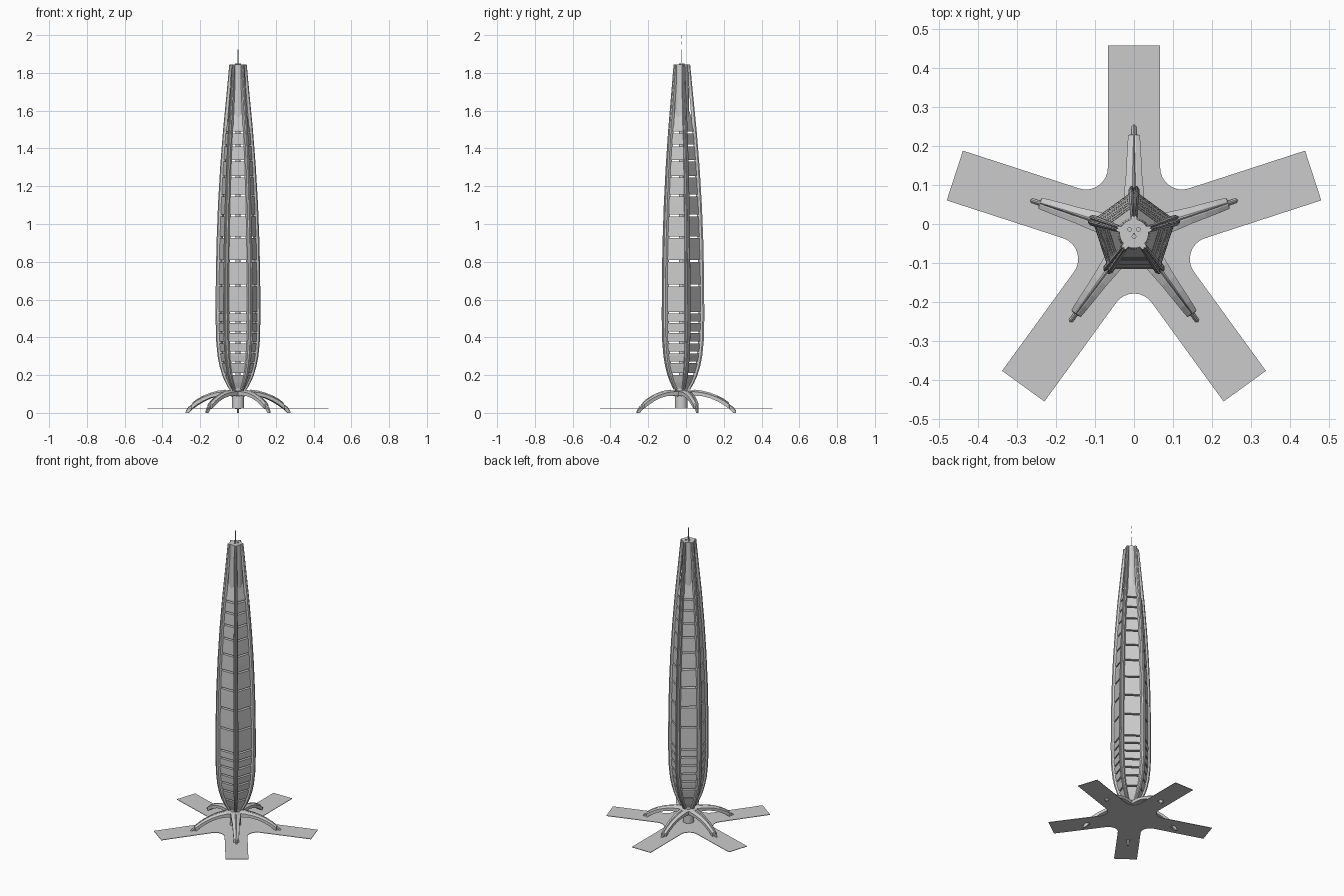
import bpy, bmesh, math
from mathutils import Vector, Matrix

if "Cube" in bpy.data.objects:
    bpy.data.objects.remove(bpy.data.objects["Cube"])

CY = -0.025  # tower axis in y
AXIS = Matrix.Translation((0, CY, 0))
ANGLES = [math.radians(90 + 72 * i) for i in range(5)]

grey = bpy.data.materials.new("light_grey")
grey.use_nodes = True
grey.diffuse_color = (0.6, 0.6, 0.6, 1)
grey.node_tree.nodes["Principled BSDF"].inputs["Base Color"].default_value = (0.6, 0.6, 0.6, 1)

# Ridge radius of the tower by height
PROFILE = [(0.125, 0.048), (0.16, 0.068), (0.2, 0.086), (0.25, 0.101), (0.3, 0.111),
           (0.38, 0.119), (0.5, 0.122), (0.7, 0.121), (0.9, 0.117), (1.1, 0.109),
           (1.3, 0.097), (1.5, 0.081), (1.7, 0.061), (1.845, 0.047)]


def radius(z):
    for (z0, r0), (z1, r1) in zip(PROFILE, PROFILE[1:]):
        if z <= z1:
            return r0 + (r1 - r0) * (z - z0) / (z1 - z0)
    return PROFILE[-1][1]


def finish(name, bm, matrix=AXIS, smooth=False):
    bmesh.ops.recalc_face_normals(bm, faces=bm.faces)
    mesh = bpy.data.meshes.new(name)
    bm.to_mesh(mesh)
    bm.free()
    mesh.materials.append(grey)
    obj = bpy.data.objects.new(name, mesh)
    obj.matrix_world = matrix
    bpy.context.collection.objects.link(obj)
    if smooth:
        bpy.ops.object.select_all(action='DESELECT')
        obj.select_set(True)
        bpy.context.view_layer.objects.active = obj
        bpy.ops.object.shade_smooth_by_angle(angle=math.radians(30))
    return obj


def loft(bm, rings):
    """Skin a list of equal closed rings and cap both ends."""
    loops = [[bm.verts.new(p) for p in ring] for ring in rings]
    for a, b in zip(loops, loops[1:]):
        for i in range(len(a)):
            j = (i + 1) % len(a)
            bm.faces.new((a[i], a[j], b[j], b[i]))
    bm.faces.new(loops[0])
    bm.faces.new(loops[-1])


def ring(r, z, sides, x=0, y=0):
    return [Vector((x + r * math.cos(math.pi / 2 + math.tau * i / sides),
                    y + r * math.sin(math.pi / 2 + math.tau * i / sides), z)) for i in range(sides)]


def column(name, sections, sides=32, x=0, y=0):
    bm = bmesh.new()
    loft(bm, [ring(r, z, sides, x, y) for z, r in sections])
    return finish(name, bm, smooth=True)


# Star-shaped ground plate with five filleted arms
HALF, REACH, FILLET = 0.067, 0.483, 0.056
bm = bmesh.new()
outline = []
centre_dist = (HALF + FILLET) / math.sin(math.radians(36))
for a in ANGLES:
    out = Vector((math.cos(a), math.sin(a), 0))
    side = Vector((-out.y, out.x, 0))
    outline += [out * REACH - side * HALF, out * REACH + side * HALF]
    mid = a + math.radians(36)
    c = Vector((math.cos(mid), math.sin(mid), 0)) * centre_dist
    for k in range(9):
        t = mid + math.pi + math.radians(54 - 108 * k / 8)
        outline.append(c + Vector((math.cos(t), math.sin(t), 0)) * FILLET)
loft(bm, [[p + Vector((0, 0, z)) for p in outline] for z in (0.023, 0.026)])
finish("ground_plate", bm)

# Arched legs: radius, underside, top, half width
LEG = [(0.02, 0.088, 0.119, 0.03), (0.07, 0.091, 0.118, 0.028), (0.11, 0.089, 0.113, 0.025),
       (0.15, 0.079, 0.103, 0.021), (0.19, 0.062, 0.088, 0.019), (0.225, 0.042, 0.07, 0.017),
       (0.253, 0.022, 0.05, 0.015), (0.255, 0.02, 0.046, 0.006), (0.275, 0.0, 0.032, 0.006),
       (0.29, 0.0, 0.012, 0.003)]
for n, a in enumerate(ANGLES):
    turn = AXIS @ Matrix.Rotation(a, 4, 'Z')
    bm = bmesh.new()
    loft(bm, [[Vector(p) for p in ((r, -w, lo), (r, w, lo), (r, w, hi - 0.006), (r, w * 0.3, hi),
                                   (r, -w * 0.3, hi), (r, -w, hi - 0.006))] for r, lo, hi, w in LEG])
    finish(f"arched_leg_{n + 1}", bm, turn)

    # Slim fin tapering along the crown of the leg
    bm = bmesh.new()
    crown = LEG[1:7]
    loft(bm, [[Vector(p) for p in ((r, -w, hi - 0.004), (r, w, hi - 0.004), (r, 0, hi + 0.005))]
              for r, hi, w in ((s[0], s[2], 0.009 - 0.0014 * i) for i, s in enumerate(crown))])
    finish(f"leg_fin_{n + 1}", bm, turn)

    # Grooved rib rising along each corner of the tower
    bm = bmesh.new()
    rings = []
    for z, r in PROFILE:
        s = 0.55 + 0.45 * (r - 0.047) / 0.075
        inner, w = r - 0.03 * s, 0.014 * s
        rings.append([Vector((x, y, z)) for x, y in
                      ((inner, -w), (r - 0.008 * s, -w), (r, -w * 0.6), (r, -w * 0.25), (r - 0.008 * s, 0),
                       (r, w * 0.25), (r, w * 0.6), (r - 0.008 * s, w), (inner, w))])
    loft(bm, rings)
    finish(f"corner_rib_{n + 1}", bm, turn)

# Storey blocks separated by open gaps
GAPS = [0.205, 0.268, 0.32, 0.372, 0.427, 0.48, 0.53, 0.675, 0.805, 0.93,
        1.045, 1.15, 1.25, 1.335, 1.415, 1.485]
edges = [0.12] + GAPS + [1.6]
for n, (lo, hi) in enumerate(zip(edges, edges[1:])):
    z0, z1 = lo + 0.005, hi - 0.005
    levels = [z0] + [z for z, r in PROFILE if z0 + 0.005 < z < z1 - 0.005] + [z1]
    bm = bmesh.new()
    loft(bm, [ring(0.044 if z > 1.55 else radius(z) - 0.01, z, 5) for z in levels])
    finish(f"storey_block_{n + 1}", bm)

# Central shafts
column("base_column", [(0.024, 0.033), (0.13, 0.033)])
column("inner_core", [(0.12, 0.013), (1.5, 0.013)], 16)
column("upper_core", [(1.492, 0.044), (1.7, 0.04), (1.845, 0.037)])

# Rooftop units and mast
for n, (x, y) in enumerate([(-0.011, 0.011), (0.011, 0.011), (0, -0.007)]):
    column(f"roof_unit_{n + 1}", [(1.844, 0.006), (1.849, 0.006)], 12, x, y)
for n, (lo, hi, r) in enumerate([(1.844, 1.925, 0.002), (1.95, 1.965, 0.001), (1.982, 2.0, 0.001)]):
    column(f"mast_section_{n + 1}", [(lo, r), (hi, r)], 8)
